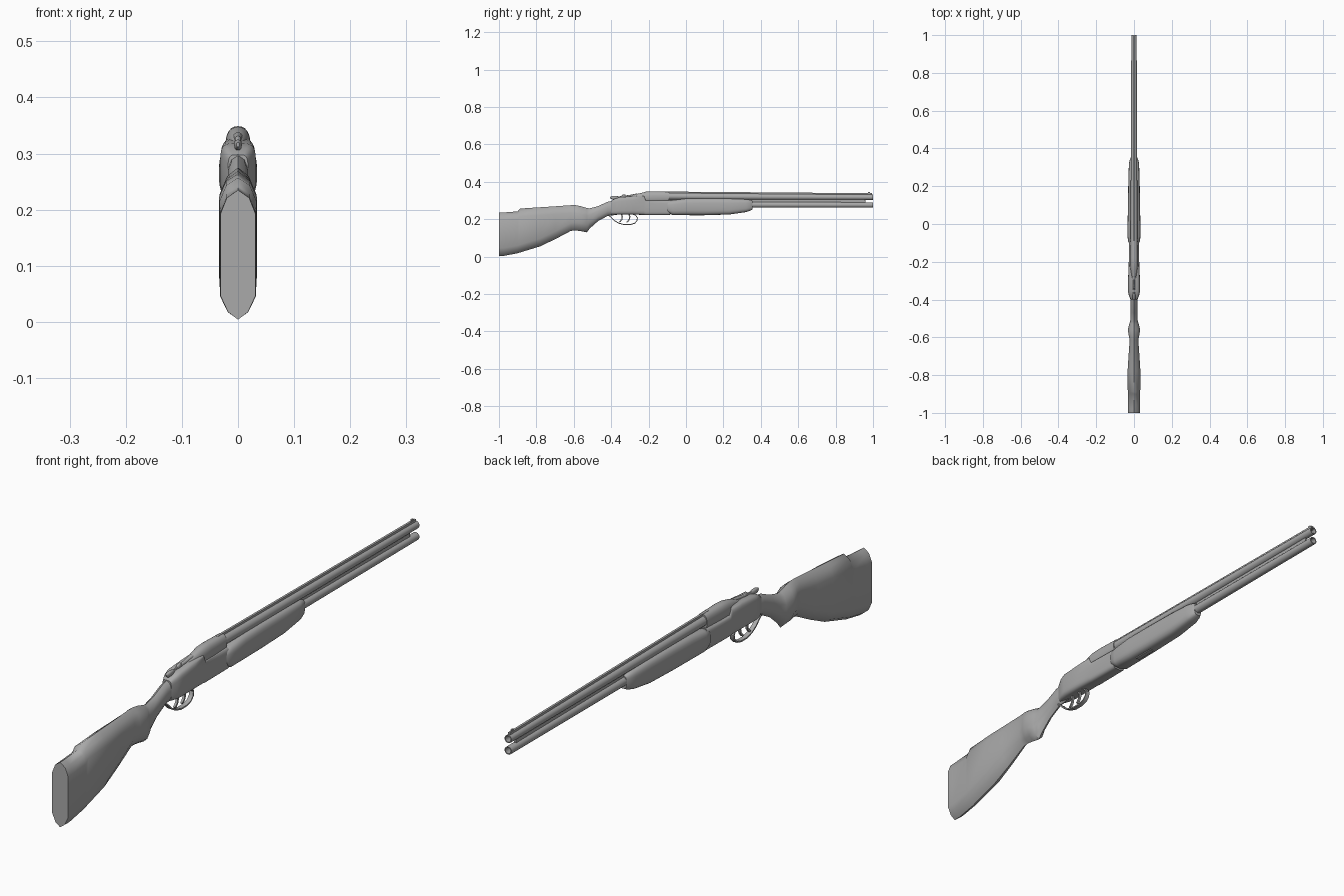
import bpy, bmesh, math
from mathutils import Vector

if "Cube" in bpy.data.objects:
    bpy.data.objects.remove(bpy.data.objects["Cube"])

grey = bpy.data.materials.new("gunmetal grey")
grey.diffuse_color = (0.4, 0.4, 0.4, 1)
grey.use_nodes = True
grey.node_tree.nodes["Principled BSDF"].inputs["Base Color"].default_value = grey.diffuse_color


def finish(name, bm, angle=40):
    bmesh.ops.recalc_face_normals(bm, faces=bm.faces)
    me = bpy.data.meshes.new(name)
    bm.to_mesh(me)
    bm.free()
    me.materials.append(grey)
    ob = bpy.data.objects.new(name, me)
    bpy.context.collection.objects.link(ob)
    bpy.ops.object.select_all(action='DESELECT')
    ob.select_set(True)
    bpy.context.view_layer.objects.active = ob
    bpy.ops.object.shade_smooth_by_angle(angle=math.radians(angle))
    return ob


def skin(name, rings, closed=False, angle=40):
    """Join matching rings of points; cap the ends unless closed."""
    bm = bmesh.new()
    rows = [[bm.verts.new(p) for p in r] for r in rings]
    n = len(rows[0])
    pairs = list(zip(rows, rows[1:] + rows[:1])) if closed else list(zip(rows, rows[1:]))
    for a, b in pairs:
        for i in range(n):
            j = (i + 1) % n
            bm.faces.new((a[i], a[j], b[j], b[i]))
    if not closed:
        bm.faces.new(rows[0])
        bm.faces.new(rows[-1])
    return finish(name, bm, angle)


def ridged(y, zb, zt, w):
    """Tall section with a soft ridge above and below."""
    c = min((zt - zb) * 0.32, 0.042)
    half = [(0, zb), (.58 * w, zb + .33 * c), (w, zb + c),
            (w, zt - c), (.64 * w, zt - .33 * c), (0, zt)]
    pts = half + [(-x, z) for x, z in half[-2:0:-1]]
    return [(x, y, z) for x, z in pts]


def rounded(y, zb, zt, w, e=3.5, n=24):
    """Superellipse section."""
    out = []
    for i in range(n):
        a = 2 * math.pi * i / n
        c, s = math.cos(a), math.sin(a)
        out.append((math.copysign(abs(c) ** (2 / e), c) * w, y,
                    (zb + zt) / 2 + math.copysign(abs(s) ** (2 / e), s) * (zt - zb) / 2))
    return out


def tube(name, y0, z0, r0, y1, z1, r1, bore):
    """Tapered barrel, hollow all the way."""
    spec = [(y0, z0, r0), (y1, z1, r1), (y1, z1, bore), (y0, z0, bore)]
    return skin(name, [rounded(y, z - r, z + r, r, 2, 20) for y, z, r in spec], True)


def strap(name, path, w, t):
    """Flat strip that follows a path in the side plane."""
    rings = []
    for i, (y, z) in enumerate(path):
        a, b = path[max(i - 1, 0)], path[min(i + 1, len(path) - 1)]
        d = Vector((b[0] - a[0], b[1] - a[1])).normalized() * t / 2
        ny, nz = -d.y, d.x
        rings.append([(-w, y + ny, z + nz), (w, y + ny, z + nz),
                      (w, y - ny, z - nz), (-w, y - ny, z - nz)])
    return skin(name, rings)


def box(name, x, y0, y1, z0, z1):
    return skin(name, [[(-x, y, z0), (x, y, z0), (x, y, z1), (-x, y, z1)] for y in (y0, y1)])


# shoulder stock with raised comb and pistol grip
stock = [(-1, .004, .235, .031), (-.975, .004, .236, .032), (-.90, .018, .242, .032),
         (-.888, .022, .257, .033), (-.78, .055, .264, .034), (-.70, .093, .269, .029),
         (-.615, .138, .275, .023), (-.59, .140, .275, .028), (-.56, .136, .269, .033),
         (-.53, .130, .260, .025), (-.515, .150, .258, .020), (-.47, .190, .270, .018),
         (-.42, .217, .293, .018), (-.36, .225, .305, .018)]
skin("stock", [ridged(*s) for s in stock], angle=50)

# receiver: tall rear body, lower side walls beside the breech
body = [(-.40, .226, .298, .018), (-.38, .225, .310, .027), (-.355, .225, .318, .032),
        (-.28, .225, .324, .031), (-.225, .223, .328, .028), (-.215, .222, .303, .028),
        (-.085, .222, .302, .026)]
skin("receiver", [rounded(*s, 4.5) for s in body])

# rounded breech block over the upper barrel
breech = [(-.31, .285, .320, .012), (-.25, .285, .338, .018), (-.215, .285, .347, .022),
          (-.18, .285, .349, .022), (-.09, .290, .347, .020)]
skin("breech", [rounded(*s, 2.3) for s in breech])

# fore-end
fore = [(-.105, .250, .288, .024), (-.095, .232, .297, .030), (-.07, .222, .302, .034),
        (0, .222, .311, .034), (.10, .222, .312, .032), (.23, .225, .311, .030),
        (.32, .238, .307, .027), (.345, .246, .303, .021), (.356, .252, .298, .015)]
skin("fore_end", [rounded(*s, 3.2) for s in fore])

# barrels and ribs
tube("upper_barrel", -.2, .323, .019, 1, .3175, .0140, .0105)
tube("lower_barrel", -.2, .279, .018, 1, .2765, .0140, .0105)
skin("top_rib", [[(-.004, y, z - .014), (.004, y, z - .014), (.004, y, z), (-.004, y, z)]
                 for y, z in ((-.12, .348), (.995, .339))])
box("middle_rib", .004, -.1, .96, .286, .308)
box("front_bead", .0025, .972, .984, .336, .345)

# top lever with thumb knob
lever = [(-.405, .312, .320, .003), (-.395, .306, .325, .007), (-.375, .306, .325, .007),
         (-.36, .306, .322, .004), (-.29, .31, .332, .006), (-.26, .315, .338, .009)]
skin("top_lever", [rounded(*s, 2.5, 12) for s in lever])
skin("safety_catch", [rounded(*s, 2.5, 12) for s in
                      ((-.345, .31, .325, .004), (-.337, .31, .332, .006),
                       (-.325, .31, .332, .006), (-.318, .31, .325, .004))])

# trigger guard and two triggers
guard = [(-.415, .222), (-.40, .210), (-.385, .194), (-.36, .179), (-.33, .171), (-.30, .171),
         (-.275, .178), (-.262, .192), (-.260, .208), (-.268, .220), (-.285, .228)]
strap("trigger_guard", guard, .008, .005)
for label, y in (("rear", -.345), ("front", -.305)):
    strap(label + "_trigger", [(y, .230), (y + .004, .214), (y + .002, .200),
                               (y - .006, .189), (y - .012, .184)], .004, .007)

# fore-end latch plate under the wood
box("latch_plate", .008, .02, .10, .219, .226)
